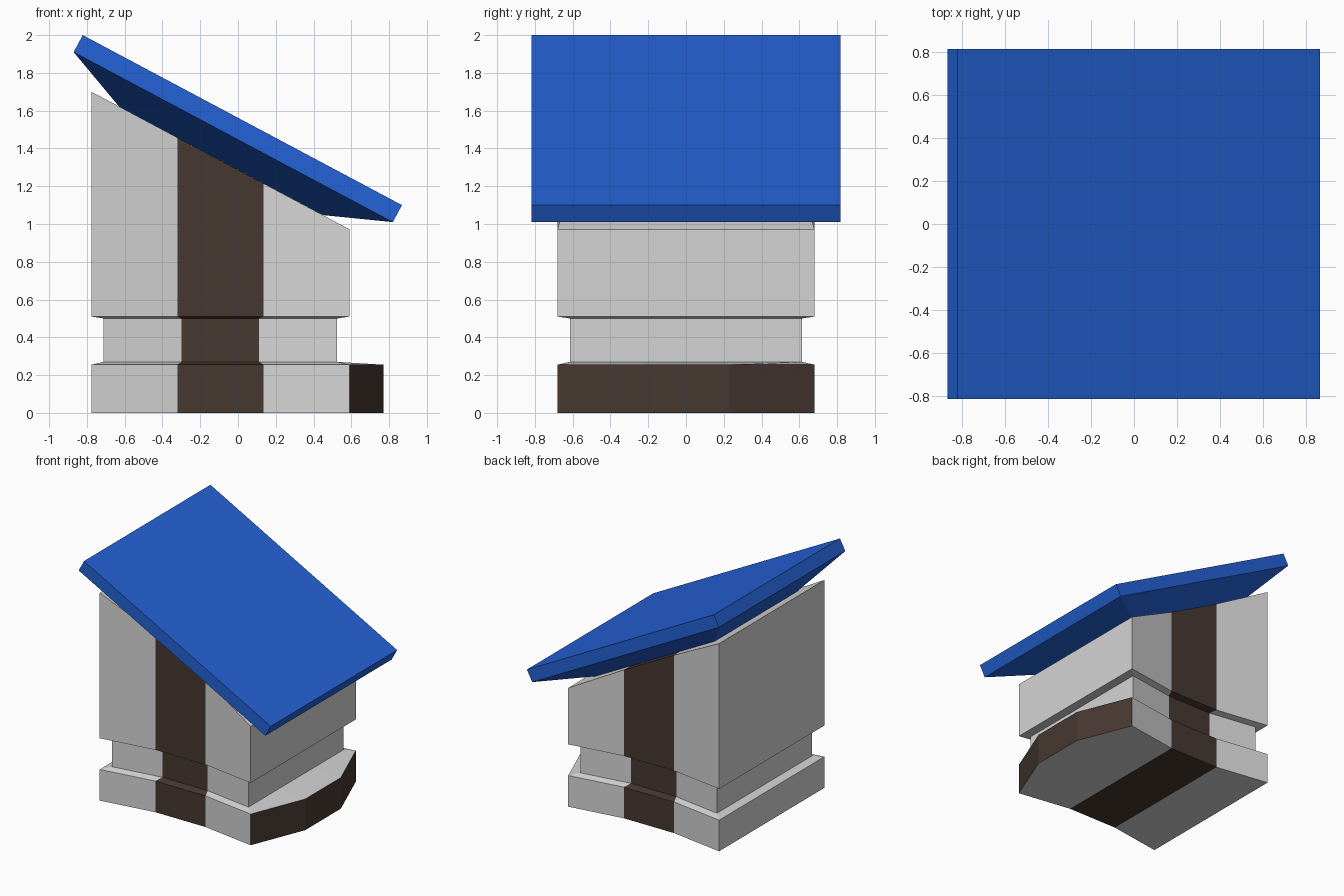
import bpy, bmesh, math

cube = bpy.data.objects.get("Cube")
if cube:
    bpy.data.objects.remove(cube)


def material(name, rgb):
    mat = bpy.data.materials.new(name)
    mat.use_nodes = True
    mat.diffuse_color = (*rgb, 1)
    mat.node_tree.nodes["Principled BSDF"].inputs["Base Color"].default_value = (*rgb, 1)
    return mat


stone = material("pale grey stone", (0.66, 0.66, 0.66))
timber = material("dark brown timber", (0.063, 0.040, 0.031))
blue = material("blue roof", (0.018, 0.124, 0.68))


def loft(name, rings, caps, mats, rule):
    """Join matching rings into a closed solid; rule(level, side) gives the material."""
    bm = bmesh.new()
    loops = [[bm.verts.new(p) for p in ring] for ring in rings]
    n = len(loops[0])
    for level, (low, high) in enumerate(zip(loops, loops[1:])):
        for i in range(n):
            j = (i + 1) % n
            face = bm.faces.new((low[i], low[j], high[j], high[i]))
            face.material_index = rule(level, i)
    for loop in (loops[0], loops[-1]):
        for k, cap in enumerate(caps):
            face = bm.faces.new([loop[i] for i in cap])
            face.material_index = rule(-1, k)
    bmesh.ops.recalc_face_normals(bm, faces=bm.faces)
    bmesh.ops.dissolve_limit(bm, angle_limit=math.radians(0.5), verts=bm.verts,
                             edges=bm.edges, delimit={'MATERIAL'})
    mesh = bpy.data.meshes.new(name)
    bm.to_mesh(mesh)
    bm.free()
    for mat in mats:
        mesh.materials.append(mat)
    obj = bpy.data.objects.new(name, mesh)
    bpy.context.collection.objects.link(obj)
    return obj


# Walls: plan with recessed middle strips and a doorstep bulge on the +x side
CENTRE = -0.093


def wall_ring(height, scale=1.0, bulge=0.0):
    front = [(-0.683, -0.68), (-0.227, -0.61), (0.227, -0.61),
             (0.683, -0.68), (0.683 + bulge, -0.23)]
    plan = front + [(x, -y) for x, y in reversed(front)]
    ring = []
    for x, y in plan:
        px = CENTRE + x * scale
        ring.append((px, y * scale, height(px)))
    return ring


def flat(z):
    return lambda x: z


def slope(x):
    return 1.70 - 0.533 * (x + 0.776)


walls = [
    wall_ring(flat(0), bulge=0.18),
    wall_ring(flat(0.255), bulge=0.18),
    wall_ring(flat(0.27), 0.905),
    wall_ring(flat(0.50), 0.905),
    wall_ring(flat(0.51)),
    wall_ring(slope),
]


def wall_colour(level, side):
    if level == -1:
        return int(side == 1)
    is_strip = side in (1, 7)
    is_step = level == 0 and side in (3, 4, 5)
    return int(is_strip or is_step)


loft("walls", walls, [(0, 1, 8, 9), (1, 2, 7, 8), (2, 3, 4, 5, 6, 7)],
     [stone, timber], wall_colour)


# Roof: sloping slab with a tapered underside resting on the walls
def roof_ring(x1, z1, x2, z2, half):
    return [(x1, -half, z1), (x2, -half, z2), (x2, half, z2), (x1, half, z1)]


roof = [
    roof_ring(-0.63, 1.622, 0.45, 1.047, 0.53),
    roof_ring(-0.87, 1.91, 0.82, 1.01, 0.817),
    roof_ring(-0.822, 2.0, 0.868, 1.10, 0.817),
]
loft("roof", roof, [(0, 1, 2, 3)], [blue], lambda level, side: 0)
